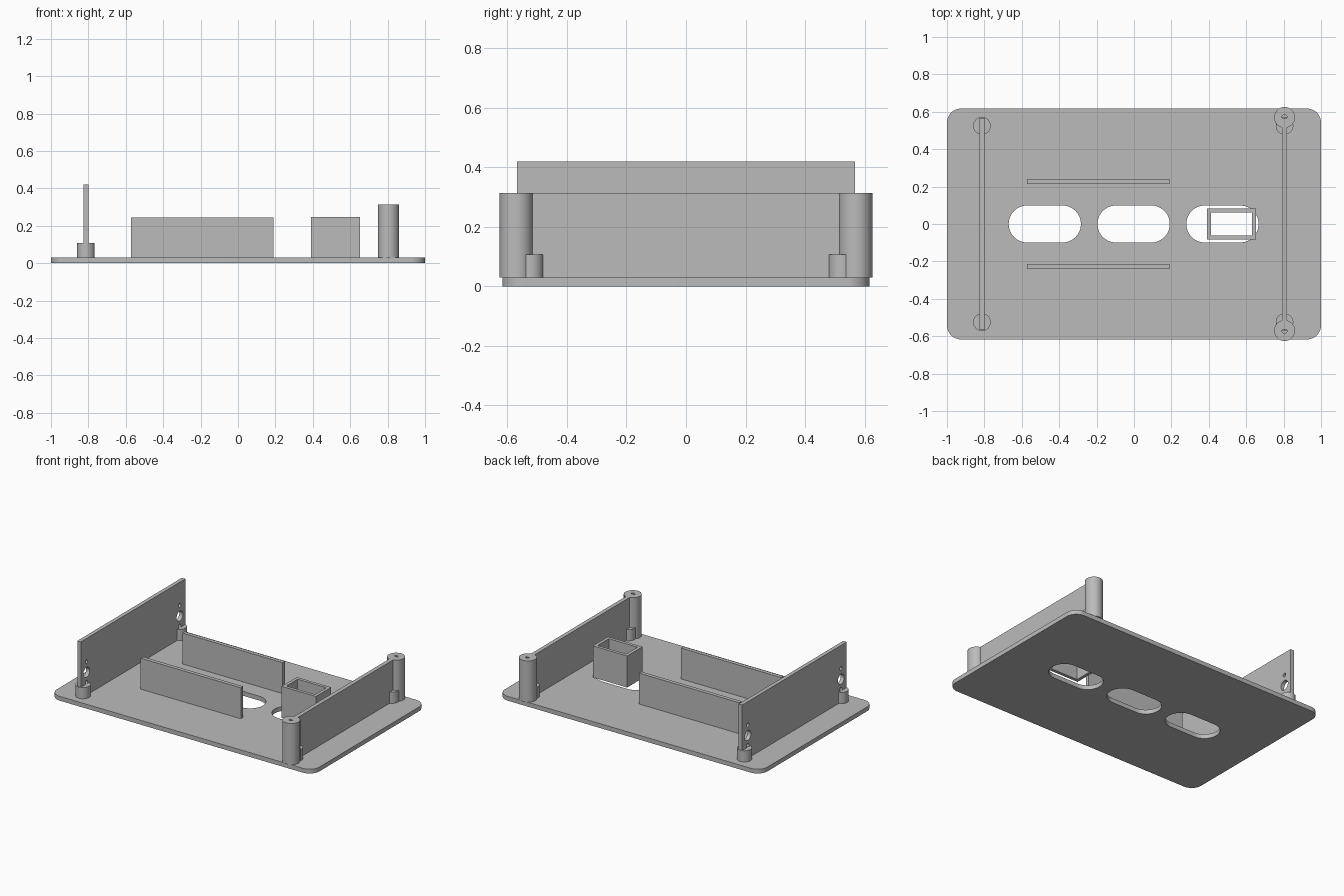
import bpy, bmesh
from math import pi, cos, sin, radians
from mathutils import Matrix

cube = bpy.data.objects.get("Cube")
if cube:
    bpy.data.objects.remove(cube, do_unlink=True)

grey = bpy.data.materials.new("plain grey")
grey.use_nodes = True
colour = (0.5, 0.5, 0.5, 1)
grey.diffuse_color = colour
grey.node_tree.nodes["Principled BSDF"].inputs["Base Color"].default_value = colour


def rounded(cx, cy, hx, hy, r=0.0, steps=12):
    """Outline of a rectangle with half sizes hx, hy and corner radius r."""
    if r == 0:
        return [(cx + hx, cy + hy), (cx - hx, cy + hy), (cx - hx, cy - hy), (cx + hx, cy - hy)]
    pts = []
    for k, (sx, sy) in enumerate([(1, 1), (-1, 1), (-1, -1), (1, -1)]):
        for i in range(steps + 1):
            a = (k + i / steps) * pi / 2
            pts.append((cx + sx * (hx - r) + r * cos(a), cy + sy * (hy - r) + r * sin(a)))
    return pts


def circle(cx, cy, r, n=40):
    return [(cx + r * cos(2 * pi * i / n), cy + r * sin(2 * pi * i / n)) for i in range(n)]


def extrude(name, outlines, low, high, along_x=False):
    """Solid from one outer outline and any hole outlines, between low and high."""
    curve = bpy.data.curves.new(name, 'CURVE')
    curve.dimensions = '2D'
    curve.fill_mode = 'BOTH'
    curve.extrude = (high - low) / 2
    for pts in outlines:
        spline = curve.splines.new('POLY')
        spline.points.add(len(pts) - 1)
        for p, (u, v) in zip(spline.points, pts):
            p.co = (u, v, 0, 1)
        spline.use_cyclic_u = True
    helper = bpy.data.objects.new(name + " profile", curve)
    bpy.context.collection.objects.link(helper)
    bpy.context.view_layer.update()
    mesh = bpy.data.meshes.new_from_object(
        helper.evaluated_get(bpy.context.evaluated_depsgraph_get()))
    bpy.data.objects.remove(helper, do_unlink=True)
    bpy.data.curves.remove(curve)

    bm = bmesh.new()
    bm.from_mesh(mesh)
    bmesh.ops.remove_doubles(bm, verts=bm.verts, dist=0.0001)
    bmesh.ops.translate(bm, verts=bm.verts, vec=(0, 0, (low + high) / 2))
    if along_x:  # profile u, v, depth becomes y, z, x
        bm.transform(Matrix(((0, 0, 1, 0), (1, 0, 0, 0), (0, 1, 0, 0), (0, 0, 0, 1))))
    bmesh.ops.recalc_face_normals(bm, faces=bm.faces)
    bm.to_mesh(mesh)
    bm.free()
    mesh.materials.clear()
    mesh.materials.append(grey)
    obj = bpy.data.objects.new(name, mesh)
    bpy.context.collection.objects.link(obj)
    bpy.ops.object.select_all(action='DESELECT')
    obj.select_set(True)
    bpy.context.view_layer.objects.active = obj
    bpy.ops.object.shade_smooth_by_angle(angle=radians(30))
    return obj


FLOOR = 0.03
SIDES = (("front", -1), ("back", 1))

# Base plate with three long slots
slots = [rounded(x, 0, 0.193, 0.099, 0.0985) for x in (-0.477, -0.002, 0.473)]
extrude("base_plate", [rounded(0, 0, 1, 0.617, 0.075)] + slots, 0, FLOOR)

# Tall end wall with a column of holes near each end
holes = []
for _, s in SIDES:
    holes += [circle(s * 0.507, 0.187, 0.034),
              circle(s * 0.507, 0.26, 0.013, 20),
              circle(s * 0.507, 0.118, 0.013, 20)]
extrude("tall_wall", [rounded(0, 0.225, 0.568, 0.195)] + holes, -0.826, -0.799, True)

# Lower end wall
extrude("low_wall", [rounded(0, 0.172, 0.568, 0.142)], 0.791, 0.819, True)

# Box open at top and bottom
extrude("open_box", [rounded(0.521, 0, 0.131, 0.083), rounded(0.521, 0, 0.109, 0.061)],
        FLOOR, 0.247)

# Posts and inner rails, mirrored front to back
for side, s in SIDES:
    extrude(side + "_rail", [rounded(-0.192, s * 0.227, 0.381, 0.013)], FLOOR, 0.243)
    extrude(side + "_screw_post",
            [circle(0.805, s * 0.57, 0.056), circle(0.805, s * 0.57, 0.014, 20)], FLOOR, 0.314)
    for end, x in (("tall_wall", -0.813), ("low_wall", 0.805)):
        extrude(f"{side}_{end}_peg", [circle(x, s * 0.525, 0.047)], FLOOR, 0.107)
